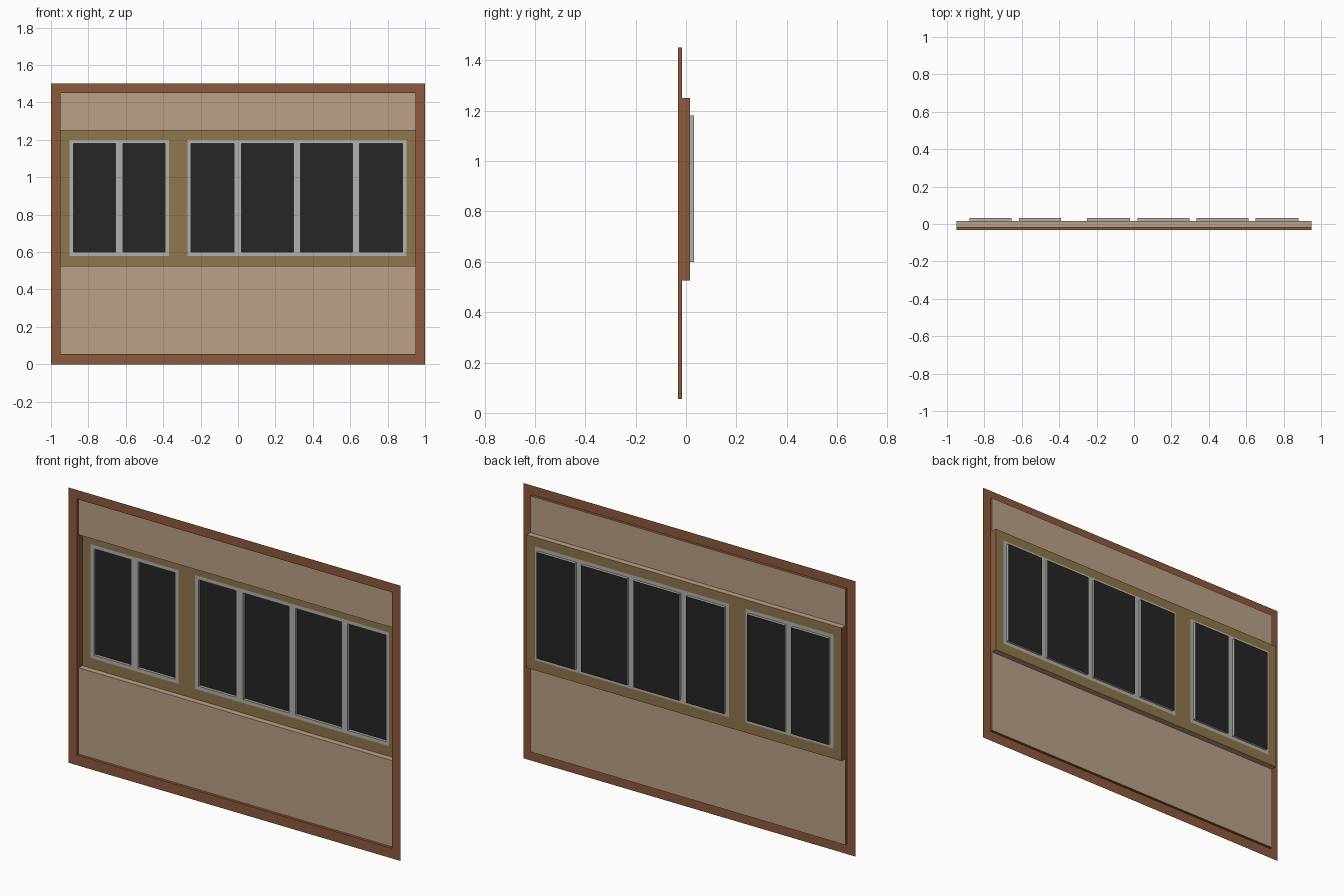
import bpy, bmesh

if "Cube" in bpy.data.objects:
    bpy.data.objects.remove(bpy.data.objects["Cube"])

# Depth levels of the stepped facade sheet
Y_FRAME, Y_WALL, Y_BAND, Y_GLASS = -0.031, -0.016, 0.016, 0.031
X, Z0, Z1 = 0.95, 0.055, 1.45        # opening inside the border
B0, B1 = 0.525, 1.25                 # window band
G0, G1, RIM = 0.60, 1.18, 0.02       # glass height and rim width
GROUPS = {
    "left": [(-0.88, -0.655), (-0.615, -0.39)],
    "right": [(-0.25, -0.022), (0.02, 0.296), (0.335, 0.612), (0.65, 0.88)],
}


def material(name, rgb):
    m = bpy.data.materials.new(name)
    m.diffuse_color = [(c / 255) ** 2.2 for c in rgb] + [1]
    m.use_nodes = True
    m.node_tree.nodes["Principled BSDF"].inputs["Base Color"].default_value = m.diffuse_color
    return m


BROWN = material("brown", (140, 90, 63))
TAN = material("tan", (186, 160, 135))
OLIVE = material("olive", (143, 118, 76))
GREY = material("light_grey", (176, 176, 174))
DARK = material("dark_glass", (42, 42, 42))


def quad(bm, *pts):
    bm.faces.new([bm.verts.new(p) for p in pts])


def sheet(bm, xs, zs, y, holes=()):
    """Grid of front-facing quads, leaving out the (column, row) holes."""
    for i in range(len(xs) - 1):
        for j in range(len(zs) - 1):
            if (i, j) not in holes:
                a, b, c, d = xs[i], xs[i + 1], zs[j], zs[j + 1]
                quad(bm, (a, y, c), (b, y, c), (b, y, d), (a, y, d))


def side(bm, p, q, y0, y1):
    """Step face along the edge p-q between two depths."""
    quad(bm, (p[0], y0, p[1]), (q[0], y0, q[1]), (q[0], y1, q[1]), (p[0], y1, p[1]))


def finish(bm, name, mat):
    bmesh.ops.remove_doubles(bm, verts=bm.verts, dist=1e-5)
    me = bpy.data.meshes.new(name)
    bm.to_mesh(me)
    bm.free()
    me.materials.append(mat)
    bpy.context.collection.objects.link(bpy.data.objects.new(name, me))


# Border with its step back to the wall and band
bm = bmesh.new()
sheet(bm, [-1, -X, X, 1], [0, Z0, Z1, 1.5], Y_FRAME, {(1, 1)})
side(bm, (X, Z0), (-X, Z0), Y_FRAME, Y_WALL)
side(bm, (-X, Z1), (X, Z1), Y_FRAME, Y_WALL)
for lo, hi, y in ((Z0, B0, Y_WALL), (B0, B1, Y_BAND), (B1, Z1, Y_WALL)):
    side(bm, (-X, lo), (-X, hi), Y_FRAME, y)
    side(bm, (X, hi), (X, lo), Y_FRAME, y)
finish(bm, "border", BROWN)

# Wall panels with the ledges beside the band
bm = bmesh.new()
sheet(bm, [-X, X], [Z0, B0, B1, Z1], Y_WALL, {(0, 1)})
side(bm, (X, B0), (-X, B0), Y_WALL, Y_BAND)
side(bm, (-X, B1), (X, B1), Y_WALL, Y_BAND)
finish(bm, "wall_panels", TAN)

# Window band with an opening for each group
bm = bmesh.new()
xs = [-X]
for panes in GROUPS.values():
    xs += [panes[0][0] - RIM, panes[-1][1] + RIM]
sheet(bm, xs + [X], [B0, G0 - RIM, G1 + RIM, B1], Y_BAND, {(1, 1), (3, 1)})
finish(bm, "window_band", OLIVE)

# Window frames with reveals, and the glass set behind
for group, panes in GROUPS.items():
    bm = bmesh.new()
    xs = [panes[0][0] - RIM, *[x for p in panes for x in p], panes[-1][1] + RIM]
    holes = {(2 * k + 1, 1) for k in range(len(panes))}
    sheet(bm, xs, [G0 - RIM, G0, G1, G1 + RIM], Y_BAND, holes)
    for a, b in panes:
        loop = [(a, G0), (a, G1), (b, G1), (b, G0)]
        for k in range(4):
            side(bm, loop[k], loop[(k + 1) % 4], Y_BAND, Y_GLASS)
    finish(bm, group + "_window_frame", GREY)

    bm = bmesh.new()
    for a, b in panes:
        sheet(bm, [a, b], [G0, G1], Y_GLASS)
    finish(bm, group + "_window_glass", DARK)
